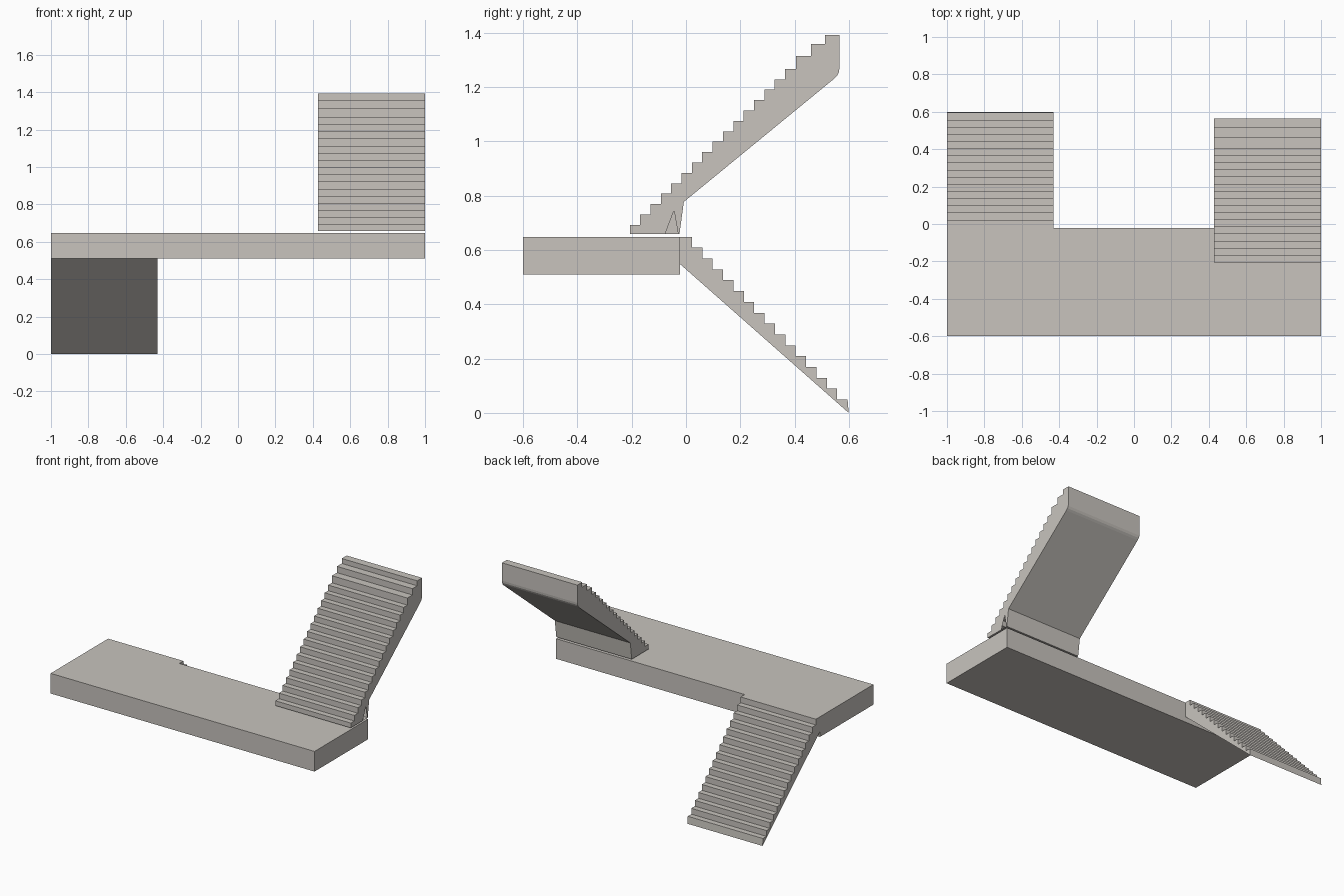
import bpy, bmesh

if "Cube" in bpy.data.objects:
    bpy.data.objects.remove(bpy.data.objects["Cube"])

stone = bpy.data.materials.new("warm_grey_stone")
stone.diffuse_color = (0.578, 0.552, 0.515, 1)
stone.use_nodes = True
stone.node_tree.nodes["Principled BSDF"].inputs["Base Color"].default_value = stone.diffuse_color


def prism(name, profile, x0, x1, notch=None):
    """Extrude a counter-clockwise (y, z) profile along x.
    notch = (index, peak): opens a triangle in the right side over that edge."""
    bm = bmesh.new()
    left = [bm.verts.new((x0, y, z)) for y, z in profile]
    right = [bm.verts.new((x1, y, z)) for y, z in profile]
    n = len(profile)
    for i in range(n):
        j = (i + 1) % n
        bm.faces.new((right[i], left[i], left[j], right[j]))
    bm.faces.new(left[::-1])
    side = list(right)
    if notch:
        i, (y, z) = notch
        side.insert(i + 1, bm.verts.new((x1, y, z)))
    bm.faces.new(side)
    mesh = bpy.data.meshes.new(name)
    bm.to_mesh(mesh)
    bm.free()
    mesh.materials.append(stone)
    obj = bpy.data.objects.new(name, mesh)
    bpy.context.collection.objects.link(obj)
    return obj


# Landing slab
prism("landing", [(-0.6, 0.51), (-0.022, 0.51), (-0.022, 0.648), (-0.6, 0.648)], -1, 1)

# Lower flight: 16 treads going down towards the back
steps = 16
tread, rise = 0.0382, 0.0399
end = 0.595
lower = [(-0.022, 0.548), (end + 0.004, 0.0)]
for k in range(steps):
    z = 0.648 - rise * (steps - 1 - k)
    y = end - tread * k
    lower += [(y, z)]
    lower += [(y - tread if k < steps - 1 else -0.022, z)]
prism("lower_flight", lower, -1, -0.43)

# Upper flight: 15 even steps, then four deeper treads at the top
edges = [-0.207 + 0.0381 * k for k in range(16)] + [0.405, 0.46, 0.512, 0.565]
levels = [0.692 + 0.0383 * k for k in range(16)] + [1.315, 1.358, 1.392]
upper = [(-0.207, 0.659), (-0.077, 0.659), (-0.029, 0.659), (-0.024, 0.659),
         (-0.008, 0.777), (0.545, 1.23), (0.556, 1.241), (0.563, 1.255), (0.565, 1.27)]
for k in reversed(range(len(levels))):
    upper += [(edges[k + 1], levels[k]), (edges[k], levels[k])]
prism("upper_flight", upper, 0.428, 1, notch=(1, (-0.044, 0.745)))
